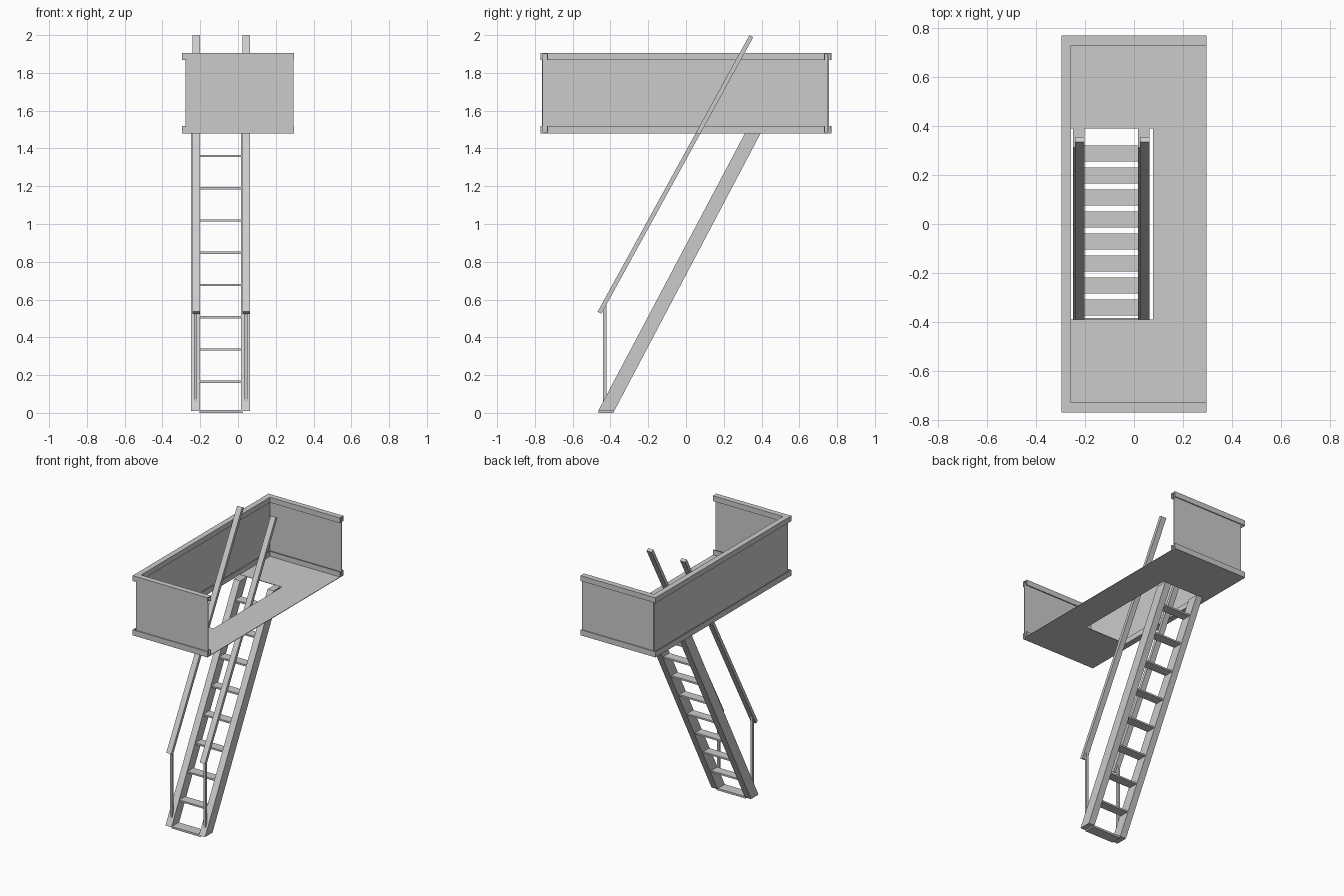
import bpy
import bmesh
from mathutils import Vector

cube = bpy.data.objects.get("Cube")
if cube:
    bpy.data.objects.remove(cube, do_unlink=True)

grey = bpy.data.materials.new("steel grey")
grey.use_nodes = True
grey.diffuse_color = (0.6, 0.6, 0.6, 1)
grey.node_tree.nodes["Principled BSDF"].inputs["Base Color"].default_value = (0.6, 0.6, 0.6, 1)


def finish(name, bm):
    bmesh.ops.recalc_face_normals(bm, faces=bm.faces)
    mesh = bpy.data.meshes.new(name)
    bm.to_mesh(mesh)
    bm.free()
    mesh.materials.append(grey)
    obj = bpy.data.objects.new(name, mesh)
    bpy.context.collection.objects.link(obj)
    return obj


def loft(name, rings):
    """Join closed rings of points in order and cap both ends."""
    bm = bmesh.new()
    rows = [[bm.verts.new(p) for p in ring] for ring in rings]
    n = len(rows[0])
    for a, b in zip(rows, rows[1:]):
        for i in range(n):
            j = (i + 1) % n
            bm.faces.new((a[i], a[j], b[j], b[i]))
    bm.faces.new(rows[0])
    bm.faces.new(rows[-1])
    return finish(name, bm)


def side_profile(name, x0, x1, points):
    return loft(name, [[(x, y, z) for y, z in points] for x in (x0, x1)])


def box(name, x0, x1, y0, y1, z0, z1):
    return side_profile(name, x0, x1, [(y0, z0), (y1, z0), (y1, z1), (y0, z1)])


X, Y = 0.2975, 0.77
FLOOR, TOP = 1.48, 1.906

# Platform floor with the ladder opening
bm = bmesh.new()
xs, ys = (-X, -0.262, 0.077, X), (-Y, -0.39, 0.39, Y)
grid = [[bm.verts.new((x, y, FLOOR)) for y in ys] for x in xs]
for i in range(3):
    for j in range(3):
        if (i, j) != (1, 1):
            bm.faces.new((grid[i][j], grid[i + 1][j], grid[i + 1][j + 1], grid[i][j + 1]))
floor = finish("platform_floor", bm)
solid = floor.modifiers.new("thickness", "SOLIDIFY")
solid.thickness = 0.004
solid.offset = 0

# Mitred channels around three sides: curb opens upward, top rail downward
W, H, T = 0.04, 0.038, 0.007
channel = [(0, 0), (W, 0), (W, H), (W - T, H), (W - T, T), (T, T), (T, H), (0, H)]
path = [(X, -Y, 0, 1), (-X, -Y, 1, 1), (-X, Y, 1, -1), (X, Y, 0, -1)]
for name, base, up in (("bottom_curb", FLOOR, 1), ("top_rail", TOP, -1)):
    loft(name, [[(x + d * dx, y + d * dy, base + up * h) for d, h in channel]
                for x, y, dx, dy in path])

# Thin guard panels
z0, z1 = FLOOR + T, TOP - T
box("front_panel", -0.273, X - 0.003, -0.763, -0.757, z0, z1)
box("back_panel", -0.273, X - 0.003, 0.75, 0.756, z0, z1)
box("long_panel", -0.277, -0.271, -0.76, 0.753, z0, z1)

# Ladder stringers, handrails and posts, one set on each side
a, b = Vector((-0.458, 0.53)), Vector((0.346, 1.994))
along = (b - a).normalized()
side = Vector((-along.y, along.x)) * 0.0115
for label, x0, x1 in (("right", -0.25, -0.202), ("left", 0.016, 0.064)):
    side_profile(label + "_stringer", x0, x1,
                 [(-0.465, 0.01), (-0.38, 0.01), (0.395, FLOOR), (0.312, FLOOR)])
    side_profile(label + "_handrail", x0 + 0.008, x1, [a + side, a - side, b - side, b + side])
    box(label + "_post", x0 + 0.017, x0 + 0.033, -0.439, -0.42, 0.06, 0.585)

# Treads between the stringers
for i in range(8):
    z = 0.165 + i * 0.1707
    y = -0.4225 + (z - 0.01) * 0.527
    box(f"tread_{i + 1}", -0.204, 0.018, y - 0.033, y + 0.033, z - 0.006, z + 0.006)
box("foot_plate", -0.204, 0.025, -0.462, -0.384, 0, 0.014)
